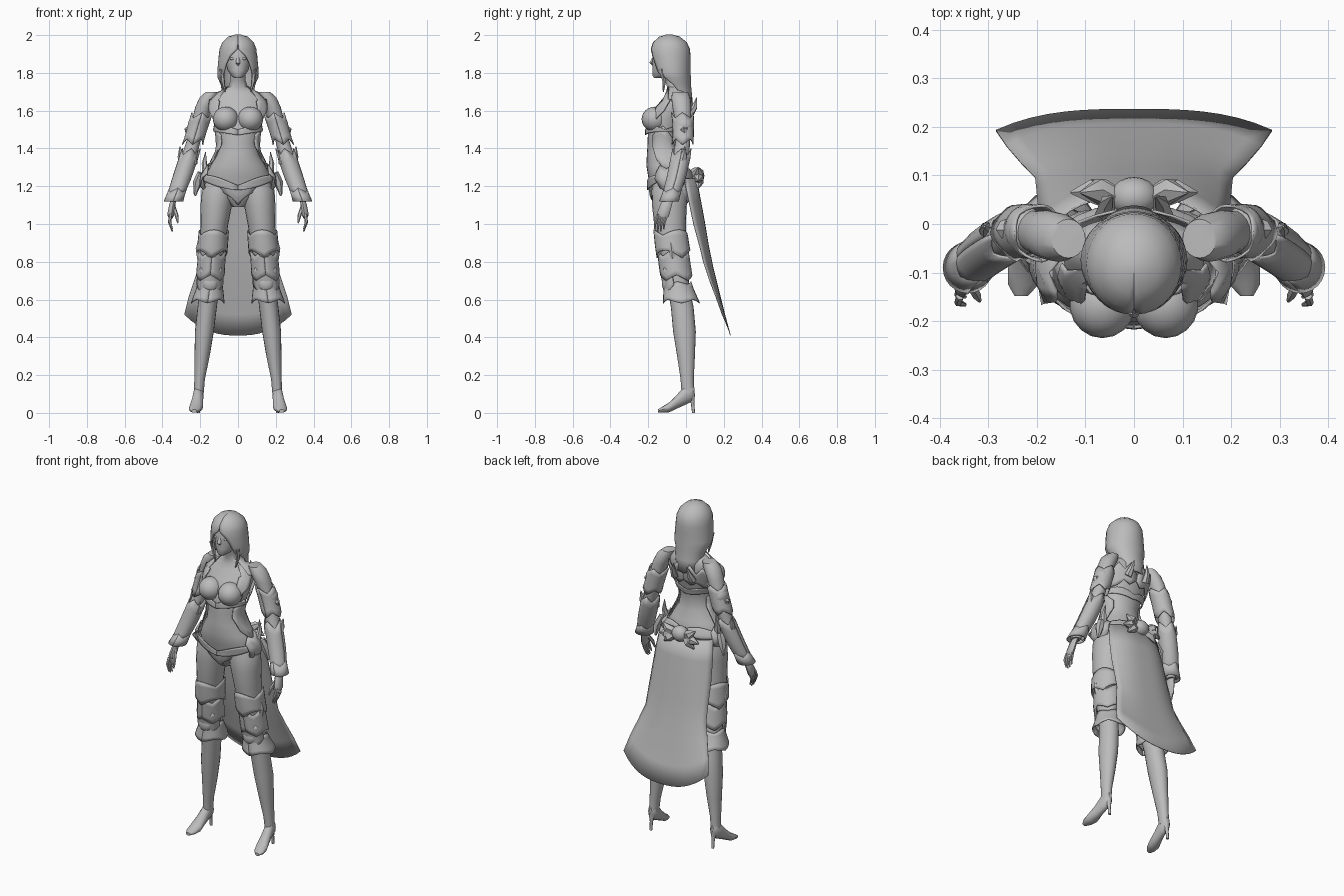
import bpy, bmesh, math
from mathutils import Vector

grey = bpy.data.materials.new("plain_grey")
grey.diffuse_color = (0.5, 0.5, 0.5, 1)


def finish(name, bm, mirror=False, thick=0):
    bmesh.ops.recalc_face_normals(bm, faces=bm.faces)
    me = bpy.data.meshes.new(name)
    bm.to_mesh(me)
    bm.free()
    ob = bpy.data.objects.new(name, me)
    bpy.context.collection.objects.link(ob)
    me.materials.append(grey)
    if thick:
        m = ob.modifiers.new("thickness", 'SOLIDIFY')
        m.thickness, m.offset = thick, 0
    if mirror:
        ob.modifiers.new("mirror", 'MIRROR').use_mirror_merge = False
    return ob


def skin(bm, rows, closed):
    """Join rows of points with quads."""
    vs = [[bm.verts.new(p) for p in r] for r in rows]
    n = len(rows[0])
    for a, b in zip(vs, vs[1:]):
        for i in range(n if closed else n - 1):
            j = (i + 1) % n
            bm.faces.new((a[i], a[j], b[j], b[i]))
    return vs


def point(ring, a, off=0):
    """Point on a level ring (x, y, z, rx, ry); angle 0 is the front, 90 is +x."""
    x, y, z, rx, ry = ring
    a = math.radians(a)
    return Vector((x + (rx + off) * math.sin(a), y - (ry + off) * math.cos(a), z))


def loft(name, rings, mirror=False, n=20):
    bm = bmesh.new()
    vs = skin(bm, [[point(r, 360 * i / n) for i in range(n)] for r in rings], True)
    bm.faces.new(vs[0])
    bm.faces.new(vs[-1])
    return finish(name, bm, mirror)


def sample(rings, z):
    rs = sorted(rings, key=lambda r: r[2])
    z = min(max(z, rs[0][2]), rs[-1][2])
    for a, b in zip(rs, rs[1:]):
        if z <= b[2]:
            t = (z - a[2]) / (b[2] - a[2])
            return [p + (q - p) * t for p, q in zip(a, b)]


def wrap(name, rings, cols, off=0.008, flare=0, mirror=False, rows=5):
    """Plate lying on a lofted body; cols are (angle, top z, bottom z)."""
    bm = bmesh.new()
    grid = []
    for k in range(rows + 1):
        t = k / rows
        grid.append([point(sample(rings, zt + (zb - zt) * t), a, off + flare * t) for a, zt, zb in cols])
    skin(bm, grid, False)
    return finish(name, bm, mirror, 0.006)


def zigzag(top, bottom, dt, db, teeth=4, start=0):
    """Columns of a full band with pointed edges."""
    n = teeth * 6
    wave = lambda i: abs((i % 6) / 3 - 1)
    return [(start + 360 * i / n, top + dt * wave(i), bottom - db * wave(i)) for i in range(n + 1)]


def tube(name, pts, mirror=True, n=8, flat=1):
    """Tapered tube through (x, y, z, radius) points."""
    bm = bmesh.new()
    rows = []
    for i, p in enumerate(pts):
        d = Vector(pts[min(i + 1, len(pts) - 1)][:3]) - Vector(pts[max(i - 1, 0)][:3])
        u = d.cross(Vector((0.1, 1, 0.05))).normalized()
        v = d.cross(u).normalized()
        rows.append([Vector(p[:3]) + p[3] * (u * math.cos(2 * math.pi * k / n) * flat
                     + v * math.sin(2 * math.pi * k / n)) for k in range(n)])
    vs = skin(bm, rows, True)
    bm.faces.new(vs[0])
    bm.faces.new(vs[-1])
    return finish(name, bm, mirror)


def ball(name, loc, scale, mirror=True):
    bm = bmesh.new()
    bmesh.ops.create_uvsphere(bm, u_segments=18, v_segments=12, radius=1)
    for v in bm.verts:
        v.co = Vector(loc) + v.co * Vector(scale)
    return finish(name, bm, mirror)


# Torso and neck
torso = [(0, -.10, 1.09, .03, .04), (0, -.095, 1.14, .09, .08), (0, -.085, 1.20, .165, .10),
         (0, -.09, 1.25, .175, .11), (0, -.105, 1.31, .145, .105), (0, -.115, 1.37, .112, .092),
         (0, -.118, 1.43, .103, .085), (0, -.112, 1.49, .115, .09), (0, -.095, 1.56, .132, .098),
         (0, -.072, 1.62, .145, .088), (0, -.052, 1.67, .145, .067), (0, -.05, 1.70, .105, .055),
         (0, -.055, 1.725, .052, .045), (0, -.07, 1.76, .04, .04), (0, -.085, 1.83, .04, .045)]
loft("torso", torso, n=28)
ball("breast", (.065, -.165, 1.555), (.068, .07, .066))
ball("buttock", (.085, -.045, 1.17), (.085, .075, .085))

# Arms and hands
arm = [(.135, -.03, 1.70, .035, .04), (.155, -.028, 1.67, .048, .05), (.18, -.022, 1.62, .046, .05),
       (.205, -.015, 1.54, .041, .042), (.232, -.015, 1.45, .036, .038), (.255, -.025, 1.37, .041, .042),
       (.295, -.05, 1.25, .037, .037), (.342, -.09, 1.12, .025, .026)]
loft("arm", arm, True)
tube("palm", [(.338, -.087, 1.14, .022), (.348, -.105, 1.10, .03), (.356, -.122, 1.05, .033),
              (.356, -.13, 1.035, .022)], flat=.55)
for i in range(4):
    y, d = -.10 - .016 * i, .012 * abs(i - 1.5)
    tube("finger", [(.358, y, 1.05, .009), (.362, y - .014, 1.005 + d / 2, .008),
                    (.348, y - .018, .955 + d, .004)], n=6)
tube("thumb", [(.342, -.115, 1.09, .012), (.325, -.145, 1.045, .01), (.318, -.158, 1.005, .004)], n=6)

# Arm armour
wrap("bracer", arm, zigzag(1.365, 1.15, .035, .02, 4, 90), .007, .008, True)
wrap("bracer_cuff", arm, zigzag(1.18, 1.12, .02, .02, 4, 0), .012, .012, True, 2)
tube("elbow_spike", [(.285, -.03, 1.31, .028), (.302, -.012, 1.36, .018), (.308, -.005, 1.41, .002)], n=6)
tube("inner_elbow_spike", [(.235, -.05, 1.32, .02), (.215, -.055, 1.39, .002)], n=6)
ball("upper_arm_guard", (.225, -.012, 1.52), (.042, .05, .05))
wrap("upper_arm_band", arm, zigzag(1.56, 1.45, .03, .03, 4), .01, .006, True)
tube("upper_arm_point", [(.245, -.01, 1.50, .03), (.265, -.01, 1.50, .02), (.262, .0, 1.44, .003)], n=6)

# Legs
leg = [(.09, -.085, 1.24, .07, .085), (.105, -.087, 1.18, .088, .095), (.115, -.088, 1.1, .083, .092),
       (.125, -.085, 1.0, .074, .084), (.135, -.073, .88, .065, .076), (.145, -.055, .75, .056, .066),
       (.15, -.04, .66, .05, .058), (.163, -.02, .56, .051, .06), (.178, -.008, .43, .05, .06),
       (.19, 0, .3, .04, .047), (.203, .006, .18, .028, .035), (.208, .01, .10, .026, .033)]
loft("leg", leg, True)

# Thigh plates, knee guard and boot cuff
wrap("upper_thigh_plate", leg, [(a, .94 + .03 * abs(math.cos(math.radians(a * 1.5))),
                                .82 + .04 * abs(math.sin(math.radians(a * 1.5)))) for a in range(-120, 181, 15)],
     .006, .01, True)
wrap("lower_thigh_plate", leg, zigzag(.83, .70, .035, -.03, 4), .006, .012, True)
wrap("knee_plate", leg, [(-75, .75, .68), (-45, .77, .64), (-20, .73, .62), (0, .78, .61), (20, .73, .62),
                         (45, .77, .64), (75, .75, .68)], .014, .006, True)
ball("knee_cap", (.148, -.10, .685), (.042, .028, .045))
ball("thigh_boss", (.14, -.14, .85), (.032, .018, .03))
wrap("boot_cuff", leg, zigzag(.68, .60, .015, .02, 4), .01, .026, True)
tube("thigh_side_spike", [(.195, -.07, .82, .022), (.21, -.075, .87, .014), (.205, -.085, .93, .002)], n=6)

# High heeled shoes
bm = bmesh.new()
shoe = [(.208, .044, .11, .01, .025), (.208, .03, .105, .025, .045), (.211, -.01, .09, .028, .05),
        (.216, -.05, .058, .031, .036), (.222, -.09, .029, .037, .026), (.228, -.125, .017, .031, .016),
        (.232, -.148, .01, .014, .009)]
vs = skin(bm, [[(x + w * math.cos(k * math.pi / 6), y, max(0, z + h * math.sin(k * math.pi / 6)))
                for k in range(12)] for x, y, z, w, h in shoe], True)
bm.faces.new(vs[0])
bm.faces.new(vs[-1])
finish("shoe", bm, True)
tube("shoe_heel", [(.208, .028, .10, .02), (.208, .035, .05, .009), (.208, .04, 0, .008)])

# Head and face
head = [(0, -.15, 1.772, .015, .018), (0, -.135, 1.785, .035, .042), (0, -.115, 1.815, .055, .062),
        (0, -.10, 1.86, .068, .078), (0, -.095, 1.90, .072, .082), (0, -.09, 1.95, .062, .07)]
loft("head", head, n=24)
tube("nose", [(0, -.168, 1.885, .007), (0, -.182, 1.852, .012), (0, -.172, 1.842, .006)], False)
ball("lips", (0, -.168, 1.815), (.02, .009, .008), False)
ball("eye", (.03, -.165, 1.875), (.015, .008, .007))
ball("ear", (.088, -.10, 1.86), (.012, .016, .025))

# Hair: level rings with a growing gap around the face
hair = [(2.0, -.088, .012, .012, 0), (1.988, -.087, .05, .053, 0), (1.96, -.085, .08, .086, 0),
        (1.925, -.083, .094, .1, 2), (1.89, -.082, .098, .102, 24), (1.85, -.08, .102, .1, 36),
        (1.80, -.076, .106, .096, 44), (1.775, -.068, .104, .09, 62), (1.74, -.055, .088, .077, 80),
        (1.69, -.035, .08, .062, 95), (1.62, -.02, .066, .054, 105)]
bm = bmesh.new()
rows = [[point((0, y, z, rx, ry), g + (360 - 2 * g) * i / 28) for i in range(29)] for z, y, rx, ry, g in hair]
vs = skin(bm, rows, False)
bm.faces.new(vs[0])
finish("hair", bm, thick=.008)
tube("hair_strand", [(.085, -.13, 1.82, .014), (.082, -.115, 1.76, .012), (.068, -.12, 1.70, .003)], n=6)

# Chest plates, side panels and back harness
wrap("chest_star", torso, [(38, 1.65, 1.62), (46, 1.66, 1.58), (54, 1.73, 1.53), (62, 1.66, 1.57),
                           (72, 1.66, 1.60)], .012, .01, True)
wrap("bust_band", torso, [(a, 1.50 + .02 * abs(math.sin(math.radians(2 * a))),
                          1.47 + .02 * abs(math.sin(math.radians(a)))) for a in range(0, 361, 15)], .012)
wrap("side_panel", torso, [(50, 1.47, 1.42), (65, 1.50, 1.34), (80, 1.52, 1.30), (95, 1.50, 1.28),
                           (110, 1.47, 1.30), (125, 1.45, 1.40)], .006, .006, True)
wrap("back_strap", torso, [(115, 1.60, 1.52), (135, 1.66, 1.53), (150, 1.62, 1.56), (165, 1.67, 1.54),
                           (180, 1.60, 1.57)], .014, 0, True)
tube("back_spike", [(.06, .02, 1.58, .022), (.055, .045, 1.62, .016), (.045, .057, 1.67, .002)], n=6)

# Belt, hip guards and back ornament
wrap("belt", torso, [(a, 1.275 - .07 * max(0, math.cos(math.radians(a))) ** 2 + .02 * abs(math.sin(math.radians(3 * a))),
                     1.235 - .055 * max(0, math.cos(math.radians(a))) ** 2) for a in range(0, 361, 12)], .016, .006)
wrap("front_guard", torso, [(-40, 1.20, 1.18), (-20, 1.20, 1.14), (0, 1.19, 1.10), (20, 1.20, 1.14),
                            (40, 1.20, 1.18)], .012)
wrap("hip_guard", torso, [(60, 1.27, 1.24), (75, 1.31, 1.17), (90, 1.29, 1.14), (105, 1.32, 1.16),
                          (125, 1.27, 1.22)], .02, .025, True)
tube("hip_spike", [(.17, -.06, 1.27, .022), (.178, -.045, 1.32, .014), (.172, -.04, 1.38, .002)], n=6)
tube("hip_tassel", [(.195, -.05, 1.27, .02), (.215, -.04, 1.22, .024), (.228, -.035, 1.15, .006)], n=6)
ball("back_ornament", (0, .055, 1.255), (.05, .042, .045), False)
for x, z in ((.11, 1.30), (.13, 1.23), (.10, 1.19)):
    tube("ornament_leaf", [(.03, .045, 1.25, .024), (x * .7, .07, (z + 1.25) / 2, .026), (x, .065, z, .003)], n=6)

# Long cape, rows of (centre z, edge z, half width, centre y, edge y)
cape = [(1.24, 1.24, .175, .055, -.01), (1.12, 1.12, .19, .078, .015), (1.0, 1.0, .197, .1, .04),
        (.88, .89, .20, .12, .07), (.76, .79, .203, .145, .095), (.64, .70, .232, .175, .125),
        (.52, .61, .262, .205, .16), (.41, .52, .284, .235, .192)]
bm = bmesh.new()
skin(bm, [[(w * u / 8, yc + (ye - yc) * abs(u / 8) ** 3, zc + (ze - zc) * abs(u / 8) ** 2.5)
           for u in range(-8, 9)] for zc, ze, w, yc, ye in cape], False)
finish("cape", bm, thick=.004)

# Smooth shading with sharp edges kept
for ob in bpy.data.objects:
    ob.select_set(True)
    bpy.context.view_layer.objects.active = ob
bpy.ops.object.shade_smooth_by_angle(angle=math.radians(45))
